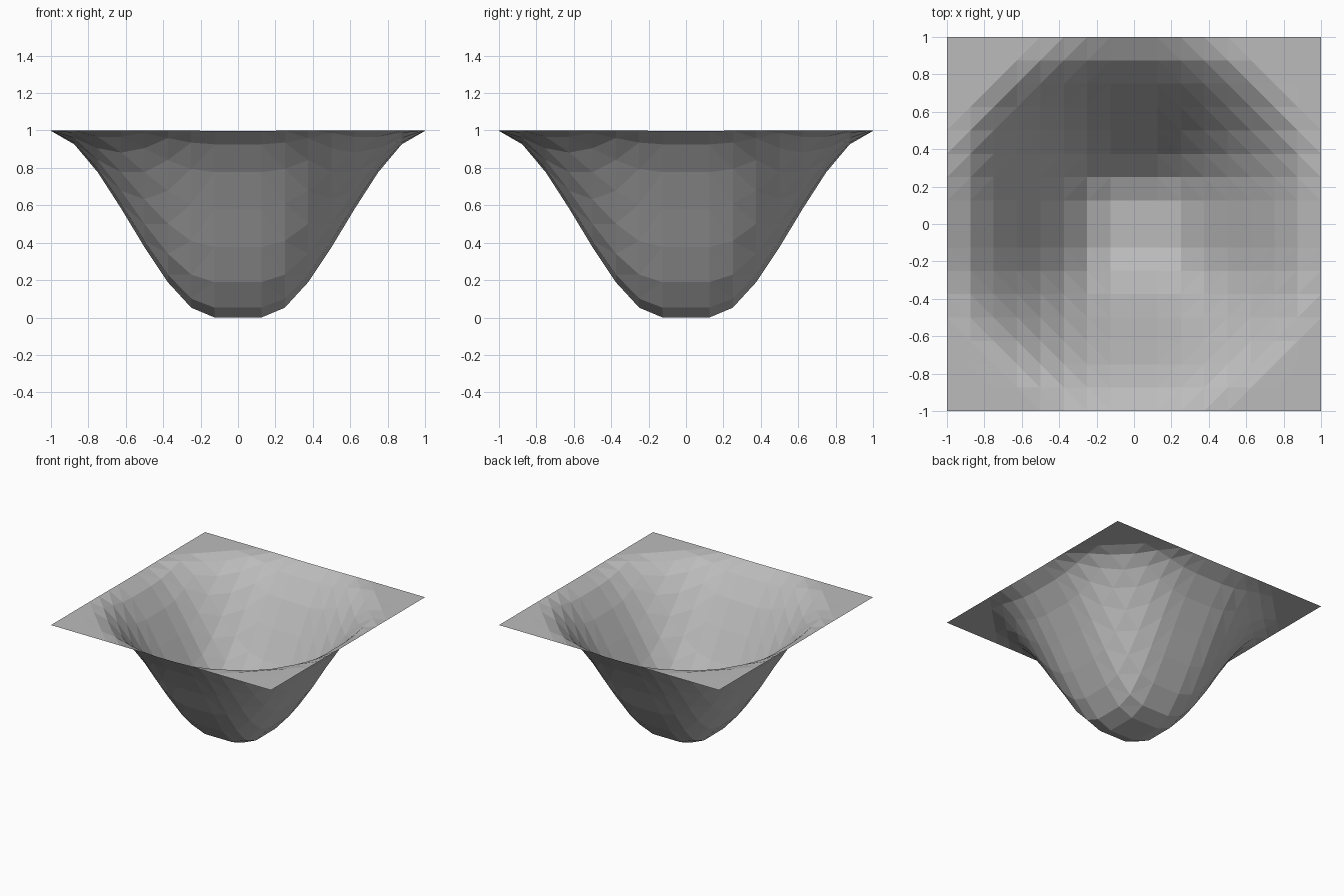
import bpy
import bmesh

if "Cube" in bpy.data.objects:
    bpy.data.objects.remove(bpy.data.objects["Cube"])

# Flat 16 x 16 sheet
bpy.ops.mesh.primitive_grid_add(x_subdivisions=16, y_subdivisions=16, size=2, location=(0, 0, 0))
basin = bpy.context.object
basin.name = "basin_sheet"

FLAT = 0.125    # half width of the flat square floor
REACH = 0.90    # distance over which the floor rises smoothly to the rim
DEPTH = 1.0

# Sink the middle with a smooth falloff, then split quads along the contours
bm = bmesh.new()
bm.from_mesh(basin.data)
for v in bm.verts:
    dx = max(abs(v.co.x) - FLAT, 0)
    dy = max(abs(v.co.y) - FLAT, 0)
    t = min((dx * dx + dy * dy) ** 0.5 / REACH, 1)
    v.co.z = DEPTH * t * t * (3 - 2 * t)
bmesh.ops.triangulate(bm, faces=bm.faces[:], quad_method='SHORT_EDGE')
bm.to_mesh(basin.data)
bm.free()
bpy.ops.object.shade_flat()

# Mid grey
grey = bpy.data.materials.new("mid_grey")
grey.diffuse_color = (0.5, 0.5, 0.5, 1)
grey.use_nodes = True
grey.node_tree.nodes["Principled BSDF"].inputs["Base Color"].default_value = grey.diffuse_color
basin.data.materials.append(grey)
